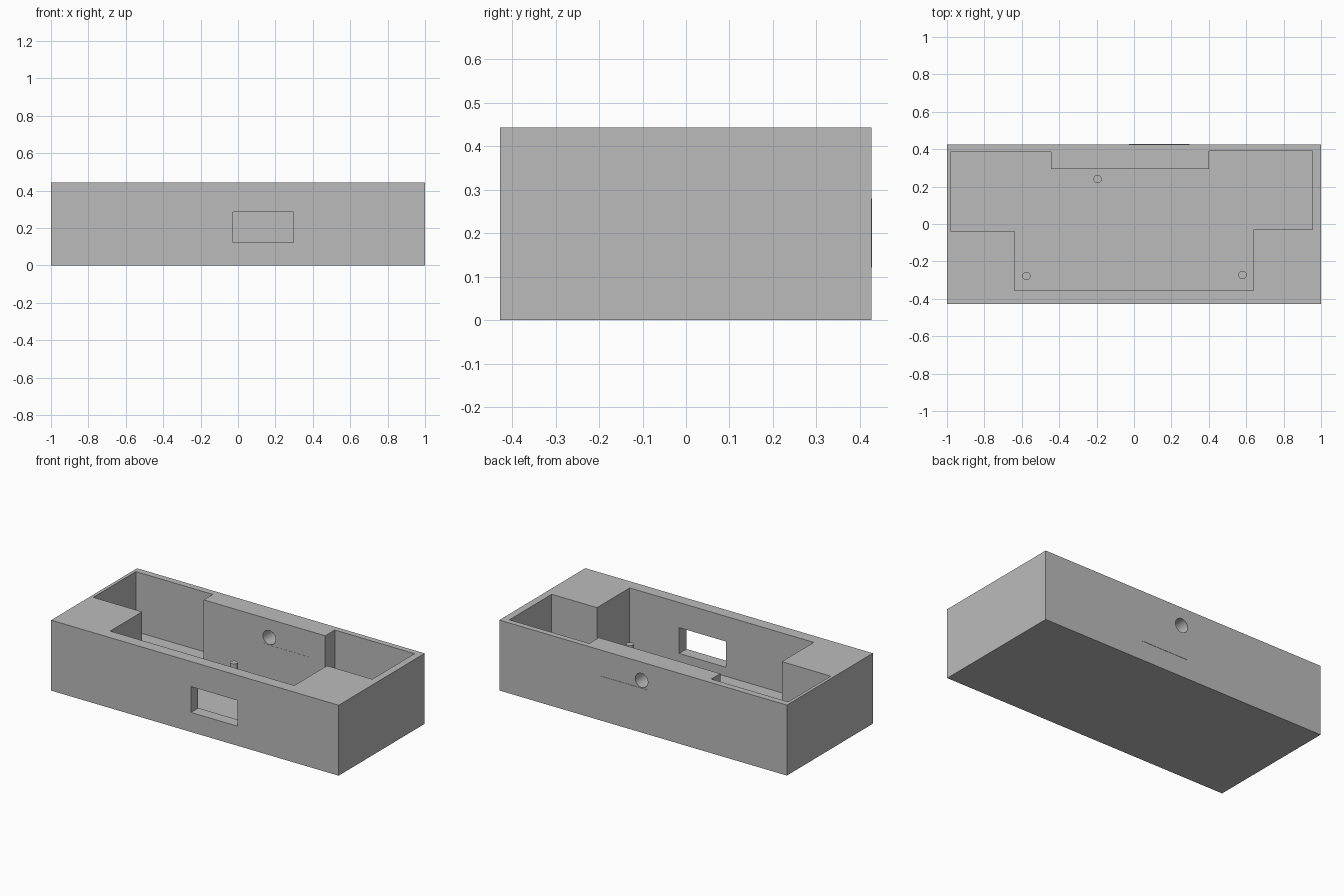
import bpy, bmesh
from mathutils import Matrix

if "Cube" in bpy.data.objects:
    bpy.data.objects.remove(bpy.data.objects["Cube"], do_unlink=True)

HEIGHT, FLOOR = 0.443, 0.066
FRONT, BACK = -0.428, 0.426

grey = bpy.data.materials.new("plain grey")
grey.use_nodes = True
grey.diffuse_color = (0.5, 0.5, 0.5, 1)
grey.node_tree.nodes["Principled BSDF"].inputs["Base Color"].default_value = (0.5, 0.5, 0.5, 1)


def make_object(name, bm):
    bmesh.ops.recalc_face_normals(bm, faces=bm.faces)
    mesh = bpy.data.meshes.new(name)
    bm.to_mesh(mesh)
    bm.free()
    mesh.materials.append(grey)
    obj = bpy.data.objects.new(name, mesh)
    bpy.context.collection.objects.link(obj)
    return obj


def prism(name, outline, bottom, top):
    """Extrude a plan outline between two heights."""
    bm = bmesh.new()
    face = bm.faces.new([bm.verts.new((x, y, bottom)) for x, y in outline])
    extruded = bmesh.ops.extrude_face_region(bm, geom=[face])["geom"]
    bmesh.ops.translate(bm, vec=(0, 0, top - bottom),
                        verts=[v for v in extruded if isinstance(v, bmesh.types.BMVert)])
    return make_object(name, bm)


def box(name, x0, x1, y0, y1, z0, z1):
    return prism(name, [(x0, y0), (x1, y0), (x1, y1), (x0, y1)], z0, z1)


def cylinder(name, centre, radius, depth, axis="Z"):
    bm = bmesh.new()
    turn = Matrix.Rotation(1.5707963, 4, "X") if axis == "Y" else Matrix()
    bmesh.ops.create_cone(bm, cap_ends=True, segments=32, radius1=radius, radius2=radius,
                          depth=depth, matrix=Matrix.Translation(centre) @ turn)
    return make_object(name, bm)


def cut(target, cutter):
    cutter.hide_render = True
    cutter.hide_viewport = True
    cutter.display_type = "WIRE"
    mod = target.modifiers.new(cutter.name, "BOOLEAN")
    mod.operation = "DIFFERENCE"
    mod.solver = "EXACT"
    mod.object = cutter


def smooth(obj):
    bpy.ops.object.select_all(action="DESELECT")
    obj.select_set(True)
    bpy.context.view_layer.objects.active = obj
    bpy.ops.object.shade_smooth_by_angle()


# Open tray with a stepped pocket
tray = box("tray", -1, 1, FRONT, BACK, 0, HEIGHT)
pocket = [(-0.98, 0.385), (-0.445, 0.385), (-0.445, 0.295), (0.40, 0.295),
          (0.40, 0.39), (0.955, 0.39), (0.955, -0.03), (0.64, -0.03),
          (0.64, -0.355), (-0.64, -0.355), (-0.64, -0.038), (-0.98, -0.038)]
cut(tray, prism("pocket_cutter", pocket, FLOOR, HEIGHT + 0.1))

# Front window and round cable hole in the back wall
cut(tray, box("window_cutter", -0.028, 0.296, FRONT - 0.1, -0.3, 0.123, 0.285))
cut(tray, cylinder("cable_hole_cutter", (0.011, 0.36, 0.328), 0.044, 0.3, "Y"))

# Plug through the back wall, barely proud on both sides
box("back_wall_plug", -0.028, 0.296, 0.294, BACK + 0.002, 0.121, 0.28)

# Locating pegs on the floor
for name, x, y in [("back_peg", -0.195, 0.24), ("front_right_peg", -0.575, -0.278),
                   ("front_left_peg", 0.58, -0.272)]:
    smooth(cylinder(name, (x, y, 0.1), 0.022, 0.076))
